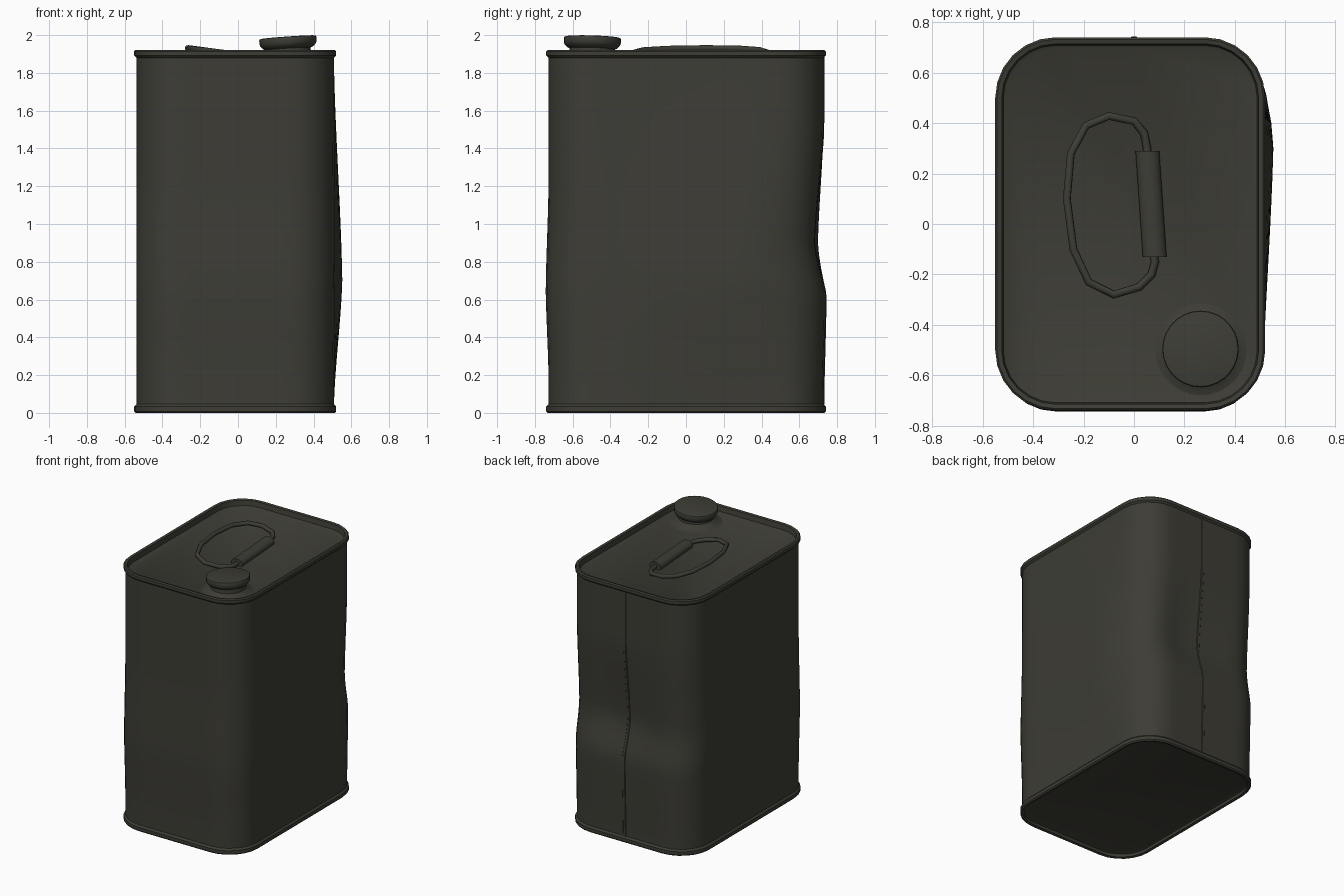
import bpy, bmesh
from math import sin, cos, pi
from mathutils import Vector

cube = bpy.data.objects.get("Cube")
if cube:
    bpy.data.objects.remove(cube)

paint = bpy.data.materials.new("dark olive paint")
paint.use_nodes = True
color = (0.047, 0.046, 0.036, 1)
paint.diffuse_color = color
paint.node_tree.nodes["Principled BSDF"].inputs["Base Color"].default_value = color

CX, HX, HY, RADIUS = -0.015, 0.535, 0.74, 0.24


def finish(ob, angle=40):
    """Give an object the paint and smooth shading."""
    ob.data.materials.clear()
    ob.data.materials.append(paint)
    bpy.ops.object.select_all(action='DESELECT')
    ob.select_set(True)
    bpy.context.view_layer.objects.active = ob
    bpy.ops.object.shade_smooth_by_angle(angle=angle * pi / 180)
    return ob


def loft(name, rings, cap_start=False, cap_end=False, loop=False, wrap=True):
    """Skin a list of equal-length point rings."""
    bm = bmesh.new()
    vs = [[bm.verts.new(p) for p in ring] for ring in rings]
    n = len(rings[0])
    pairs = list(zip(vs, vs[1:]))
    if loop:
        pairs.append((vs[-1], vs[0]))
    for a, b in pairs:
        for i in range(n if wrap else n - 1):
            j = (i + 1) % n
            bm.faces.new((a[i], a[j], b[j], b[i]))
    if cap_start:
        bm.faces.new(vs[0][::-1])
    if cap_end:
        bm.faces.new(vs[-1])
    if wrap:
        bmesh.ops.recalc_face_normals(bm, faces=bm.faces)
    mesh = bpy.data.meshes.new(name)
    bm.to_mesh(mesh)
    bm.free()
    ob = bpy.data.objects.new(name, mesh)
    bpy.context.collection.objects.link(ob)
    return finish(ob)


def outline(inset, z, corner=6, side=10):
    """Rounded rectangle, counter-clockwise, with divided sides."""
    hx, hy, r = HX - inset, HY - inset, RADIUS - inset
    arcs = []
    for q, (sx, sy) in enumerate(((1, 1), (-1, 1), (-1, -1), (1, -1))):
        c = Vector((CX + sx * (hx - r), sy * (hy - r), z))
        arcs.append([c + r * Vector((cos(a), sin(a), 0)) for a in
                     [(q + k / corner) * pi / 2 for k in range(corner + 1)]])
    pts = []
    for q in range(4):
        start, end = arcs[q][-1], arcs[(q + 1) % 4][0]
        pts += arcs[q] + [start.lerp(end, k / side) for k in range(1, side)]
    return pts


def hat(v, low, peak, high):
    """Soft bump from 0 at low through 1 at peak to 0 at high."""
    t = (v - low) / (peak - low) if v < peak else (high - v) / (high - peak)
    t = min(max(t, 0), 1)
    return 0.5 * t + 0.5 * t * t * (3 - 2 * t)


def dent(p):
    """Bulge the +x side, knock in the back, swell the front a little."""
    x, y, z = p
    if x > 0.3:
        p.x += 0.045 * hat(z, 0.05, 0.7, 1.85) * hat(y, -0.7, 0.33, 0.62)
    if y > 0.45:
        p.y -= (0.028 + 0.03 * hat(x, -0.35, 0.12, 0.5)) * hat(z, 0.64, 0.9, 1.5)
        p.y += 0.012 * hat(z, 0.05, 0.6, 0.8)
    if y < -0.45:
        p.y -= 0.015 * hat(z, 0.2, 0.65, 1.2)
    return p


# Sheet metal walls
levels = [0.045 + 1.845 * k / 28 for k in range(29)]
loft("can_wall", [[dent(p) for p in outline(0.012, z)] for z in levels])

# Vertical weld on the back
loft("back_seam", [[dent(Vector((x, HY - 0.012, z))) + Vector((0, d, 0))
                    for x, d in ((0.012, 0), (0.008, 0.004),
                                 (-0.008, 0.004), (-0.012, 0))]
                   for z in levels], wrap=False)

# Rolled rims
lip = [(0.032, 0.0), (0.026, 0.038), (0.008, 0.042), (0.0, 0.034),
       (0.0, 0.012), (0.012, 0.0)]
top_lip = lip[1:] + lip[:1]
loft("top_rim", [outline(i, 1.88 + h) for i, h in top_lip], loop=True)
loft("bottom_rim", [outline(i, 0.046 - 1.1 * h) for i, h in top_lip], loop=True)

# Recessed lid and base
loft("lid", [outline(0.024, 1.885), outline(0.045, 1.872)], cap_end=True)
loft("base", [outline(0.045, 0.03), outline(0.024, 0.022)], cap_start=True)


def lathe(name, profile, place, tilt=(0, 0, 0), sides=28):
    """Turn a (radius, height) profile about z."""
    rings = [[(r * cos(2 * pi * k / sides), r * sin(2 * pi * k / sides), h)
              for k in range(sides)] for r, h in profile]
    ob = loft(name, rings, True, True)
    ob.location, ob.rotation_euler = place, tilt
    return ob


# Spout and its slightly crooked screw cap
lathe("spout_neck", [(0.19, 0), (0.165, 0.006), (0.14, 0.018), (0.122, 0.035),
                     (0.118, 0.075)], (0.265, -0.497, 1.87))
lathe("screw_cap", [(0.118, -0.062), (0.132, -0.056), (0.145, -0.044),
                    (0.15, -0.034), (0.152, -0.007), (0.149, -0.002), (0.143, 0)],
      (0.263, -0.495, 1.9885), (-0.03, -0.07, 0))

# Wire handle, folded down with its far side raised
path = [(0.075, -0.1), (0.083, -0.15), (0.07, -0.2), (0.02, -0.25), (-0.08, -0.28),
        (-0.18, -0.23), (-0.24, -0.1), (-0.266, 0.1), (-0.25, 0.28), (-0.19, 0.39),
        (-0.1, 0.428), (0, 0.408), (0.04, 0.36), (0.052, 0.3), (0.055, 0.25)]
curve = bpy.data.curves.new("wire_handle", 'CURVE')
curve.dimensions = '3D'
curve.bevel_depth = 0.016
curve.bevel_resolution = 2
spline = curve.splines.new('POLY')
spline.points.add(len(path) - 1)
for point, (x, y) in zip(spline.points, path):
    point.co = (x, y, 1.887 + 0.132 * (0.07 - x), 1)
wire = bpy.data.objects.new("wire_handle", curve)
bpy.context.collection.objects.link(wire)
bpy.ops.object.select_all(action='DESELECT')
wire.select_set(True)
bpy.context.view_layer.objects.active = wire
bpy.ops.object.convert(target='MESH')
finish(bpy.context.view_layer.objects.active, 60)

# Flattened grip sleeve around the wire
rings = []
for x, y in ((0.082, -0.13), (0.053, 0.29)):
    rings.append([(x + 0.047 * cos(2 * pi * k / 16), y,
                   1.889 + 0.033 * sin(2 * pi * k / 16)) for k in range(16)])
loft("handle_grip", rings, True, True)
